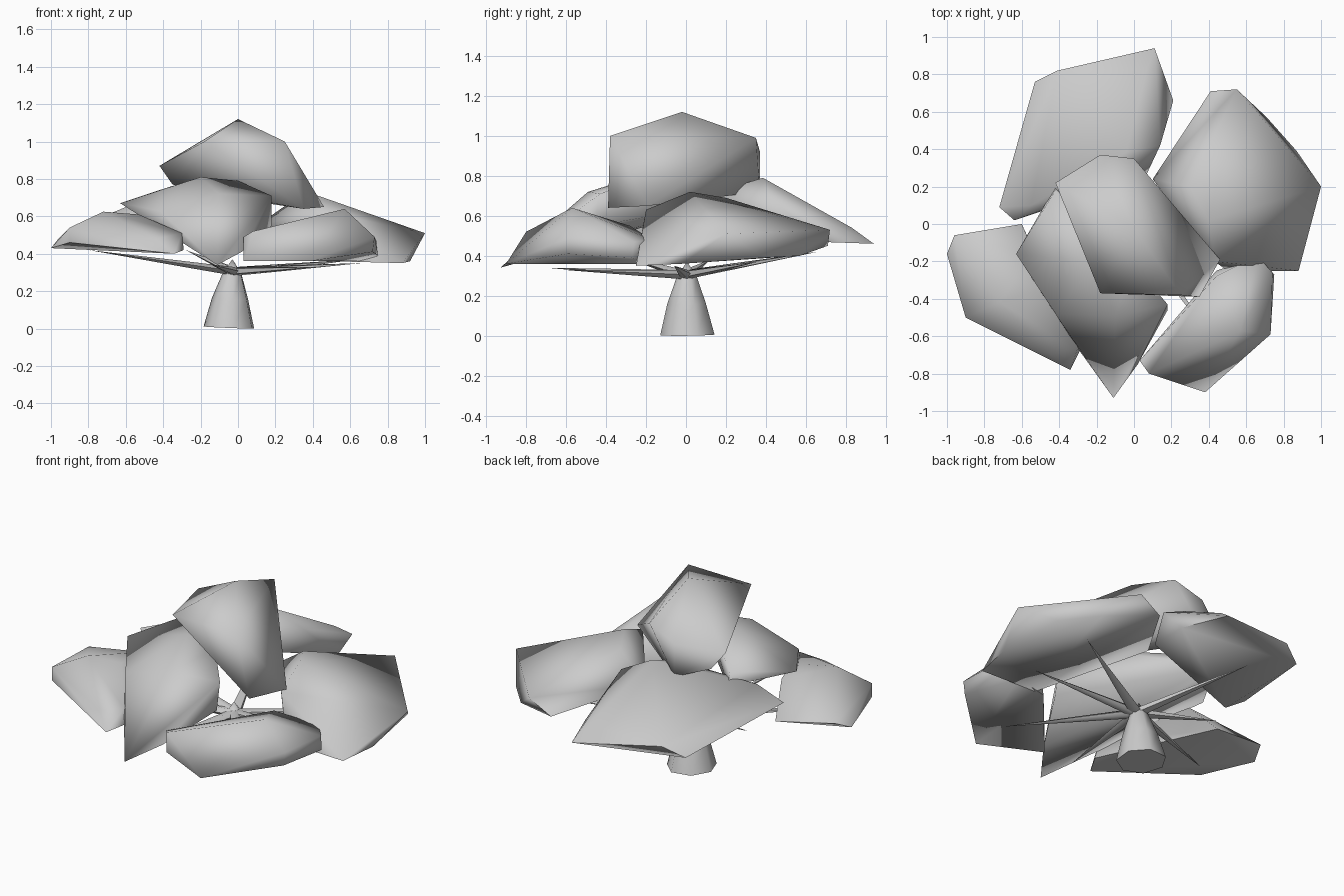
import bpy
import bmesh
import math
from mathutils import Vector

default_cube = bpy.data.objects.get("Cube")
if default_cube:
    bpy.data.objects.remove(default_cube, do_unlink=True)

# One plain grey for the whole tree
grey = bpy.data.materials.new("plain_grey")
grey.use_nodes = True
grey_value = (.6, .6, .6, 1)
grey.diffuse_color = grey_value
grey.node_tree.nodes["Principled BSDF"].inputs["Base Color"].default_value = grey_value


def finish(bm, name, smooth_angle):
    """Turn a bmesh into a shaded, coloured object."""
    bmesh.ops.recalc_face_normals(bm, faces=bm.faces)
    mesh = bpy.data.meshes.new(name)
    bm.to_mesh(mesh)
    bm.free()
    mesh.materials.append(grey)
    obj = bpy.data.objects.new(name, mesh)
    bpy.context.collection.objects.link(obj)
    bpy.ops.object.select_all(action="DESELECT")
    obj.select_set(True)
    bpy.context.view_layer.objects.active = obj
    bpy.ops.object.shade_smooth_by_angle(angle=math.radians(smooth_angle))


def foliage(name, rim, crown):
    """Faceted leaf clump: a hull stretched over a rim outline and crown points."""
    bm = bmesh.new()
    for point in rim + crown:
        bm.verts.new(point)
    bmesh.ops.convex_hull(bm, input=bm.verts)
    loose = [v for v in bm.verts if not v.link_faces]
    bmesh.ops.delete(bm, geom=loose, context="VERTS")
    finish(bm, name, smooth_angle=75)


def tapered(name, rings, sides, squash=1):
    """Tube through (centre, radius) rings; a zero radius closes to a point."""
    bm = bmesh.new()
    axis = (Vector(rings[-1][0]) - Vector(rings[0][0])).normalized()
    turn = axis.to_track_quat("Z", "Y")
    loops = []
    for centre, radius in rings:
        loop = []
        for i in range(sides):
            angle = math.tau * i / sides
            offset = Vector((math.cos(angle), math.sin(angle) * squash, 0)) * radius
            loop.append(bm.verts.new(Vector(centre) + turn @ offset))
        loops.append(loop)
    for low, high in zip(loops, loops[1:]):
        for i in range(sides):
            j = (i + 1) % sides
            bm.faces.new((low[i], low[j], high[j], high[i]))
    bm.faces.new(loops[0][::-1])
    bm.faces.new(loops[-1])
    bmesh.ops.remove_doubles(bm, verts=bm.verts, dist=.0005)
    finish(bm, name, smooth_angle=60)


# Trunk with its pointed tip
tapered("trunk", [
    ((-.045, .01, .005), .14),
    ((-.04, .005, .16), .1),
    ((-.03, .005, .3), .05),
    ((-.03, .005, .37), 0),
], sides=7)

# Thin flat branches fanning out from the trunk head
hub = Vector((-.02, 0, .305))
branch_tips = {
    "back_branch": (-.28, .66, .42),
    "back_left_branch": (.64, .36, .37),
    "left_branch": (.66, -.06, .35),
    "front_left_branch": (.42, -.62, .33),
    "front_branch": (-.14, -.7, .34),
    "front_right_branch": (-.8, -.38, .42),
    "right_branch": (-.5, .12, .38),
}
for branch_name, tip in branch_tips.items():
    middle = hub.lerp(Vector(tip), .4)
    tapered(branch_name, [(hub, .035), (middle, .022), (tip, 0)], sides=5, squash=.7)

# Leaf clumps
foliage(
    "top_foliage",
    rim=[(-.35, .26, .77), (-.18, .37, .72), (.46, -.19, .65), (.35, -.39, .64)],
    crown=[(-.42, .22, .87), (-.18, .37, .92), (0, .35, .99), (0, -.02, 1.12),
           (-.18, -.37, 1), (.25, -.38, 1)],
)
foliage(
    "back_foliage",
    rim=[(-.53, .76, .47), (.11, .94, .46), (.21, .66, .47), (.06, .25, .6),
         (-.64, .02, .56), (-.72, .09, .6)],
    crown=[(-.41, .82, .53), (.07, .83, .54), (.14, .42, .7), (-.04, .385, .79),
           (-.1, .22, .74), (-.55, .1, .67)],
)
foliage(
    "back_left_foliage",
    rim=[(.1, .24, .55), (.41, .71, .45), (.71, .57, .4), (.87, .39, .39),
         (.92, -.02, .36), (.88, -.25, .35), (.5, -.25, .36)],
    crown=[(.55, .72, .53), (1, .2, .51), (.43, -.2, .63), (.4, .02, .72),
           (.3, .2, .69)],
)
foliage(
    "front_foliage",
    rim=[(-.42, .2, .66), (-.63, -.16, .67), (-.29, -.68, .46), (-.11, -.93, .34),
         (.02, -.75, .41), (.18, -.46, .55)],
    crown=[(-.42, -.48, .63), (-.42, .18, .74), (-.2, -.2, .81), (0, -.22, .79),
           (-.1, -.49, .72), (.18, -.43, .71)],
)
foliage(
    "front_right_foliage",
    rim=[(-1, -.16, .43), (-.6, 0, .42), (-.29, -.68, .42), (-.34, -.78, .4),
         (-.9, -.5, .46)],
    crown=[(-.96, -.06, .48), (-.9, -.5, .54), (-.72, -.42, .625), (-.53, -.36, .61),
           (-.53, -.16, .6), (-.44, -.7, .48), (-.3, -.66, .51)],
)
foliage(
    "front_left_foliage",
    rim=[(.03, -.73, .36), (.38, -.9, .36), (.72, -.59, .41), (.75, -.27, .39),
         (.66, -.2, .36), (.44, -.25, .36)],
    crown=[(.03, -.73, .49), (.08, -.8, .52), (.57, -.57, .64), (.73, -.59, .49),
           (.74, -.26, .47), (.66, -.17, .48), (.44, -.28, .55)],
)
